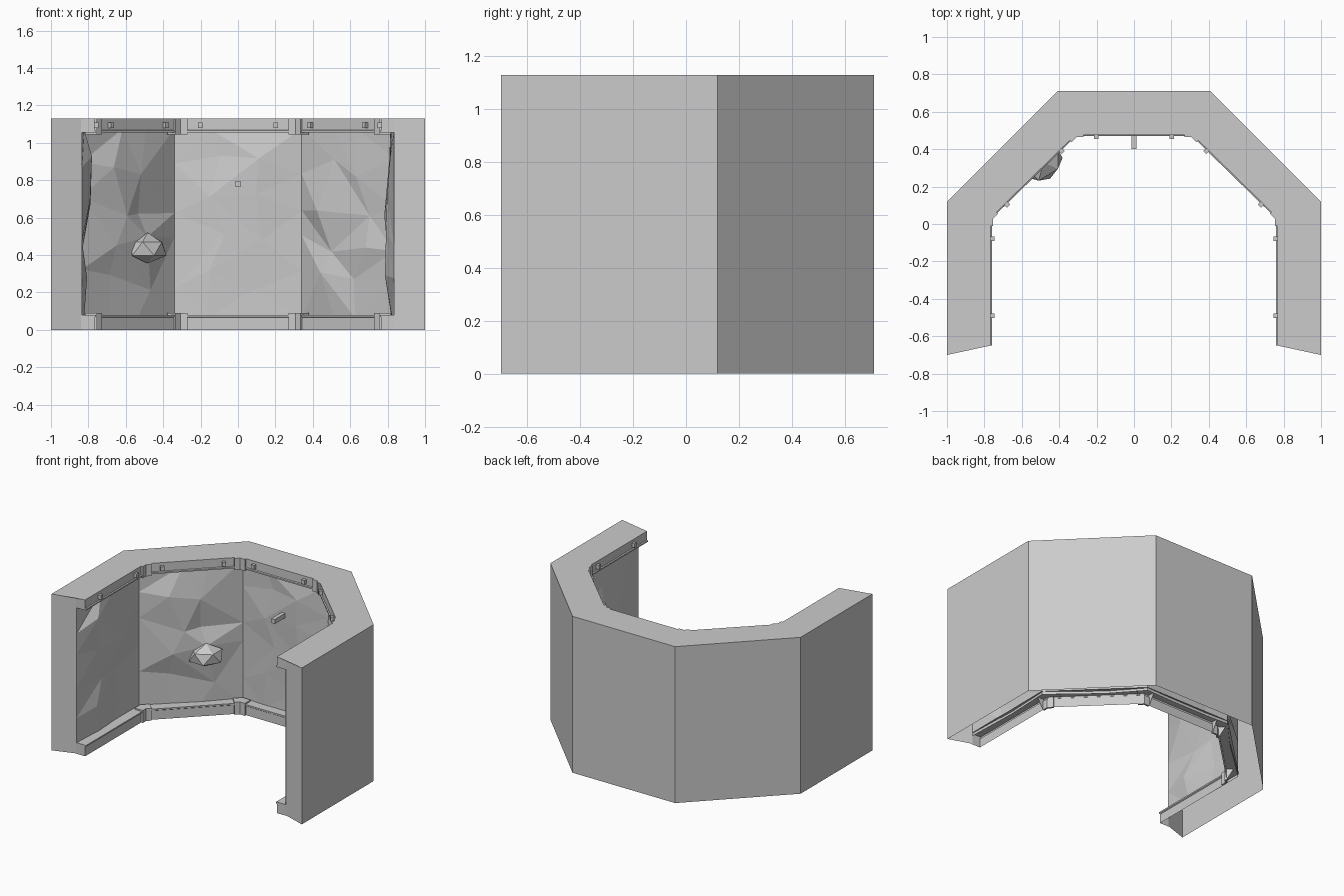
import bpy, bmesh, math, random
from mathutils import Vector, Matrix

if "Cube" in bpy.data.objects:
    bpy.data.objects.remove(bpy.data.objects["Cube"])

random.seed(11)
H = 1.13

def mirror_path(half):
    return half + [(-x, y) for x, y in reversed(half)]

# plan of the inner rail line and of the outer wall, left front to right front
RAIL = [Vector(p) for p in mirror_path([(-0.76, -0.65), (-0.76, 0.03), (-0.31, 0.47)])]
OUTER = mirror_path([(-1, -0.70), (-1, 0.12), (-0.41, 0.71)])

def left(a, b):
    d = (b - a).normalized()
    return Vector((-d.y, d.x))

def offset(path, d):
    """Mitred copy of a path, moved outwards by d."""
    out = []
    for i, p in enumerate(path):
        n0 = left(path[max(i - 1, 0)], path[max(i, 1)])
        j = min(i, len(path) - 2)
        n1 = left(path[j], path[j + 1])
        m = (n0 + n1).normalized()
        out.append(p + m * d / m.dot(n0))
    return out

def finish(bm, name, recalc=False):
    if recalc:
        bmesh.ops.recalc_face_normals(bm, faces=bm.faces[:])
    me = bpy.data.meshes.new(name)
    bm.to_mesh(me)
    bm.free()
    ob = bpy.data.objects.new(name, me)
    bpy.context.collection.objects.link(ob)
    return ob

def sweep(name, path, profile, corner=None):
    """Sweep (offset, z) profile along the path and cap both ends."""
    bm = bmesh.new()
    rows = [[bm.verts.new((p.x, p.y, z)) for p in offset(path, d)] for d, z in profile]
    for r0, r1 in zip(rows, rows[1:]):
        for i in range(len(path) - 1):
            bm.faces.new((r0[i], r0[i + 1], r1[i + 1], r1[i]))
    for end in (0, -1):
        cap = [r[end] for r in rows]
        if corner:
            p = offset(path, corner[0])[end]
            cap.append(bm.verts.new((p.x, p.y, corner[1])))
        bm.faces.new(cap if end == 0 else cap[::-1])
    return finish(bm, name)

# outer wall shell: sides, top and front ends, open underneath
bm = bmesh.new()
notch = (0.835, -0.645)
rim = [(-notch[0], notch[1])] + OUTER + [notch]
lo = [bm.verts.new((x, y, 0)) for x, y in rim]
hi = [bm.verts.new((x, y, H)) for x, y in rim]
for i in range(len(rim) - 1):
    bm.faces.new((lo[i + 1], lo[i], hi[i], hi[i + 1]))
inner = [bm.verts.new((p.x, p.y, H)) for p in offset(RAIL, 0.007)]
for i in range(len(inner) - 1):
    bm.faces.new((hi[i + 1], inner[i], inner[i + 1], hi[i + 2]))
bm.faces.new((hi[0], inner[0], hi[1]))
bm.faces.new((hi[-1], hi[-2], inner[-1]))
finish(bm, "outer_wall", True)

# faceted rock lining, a jittered grid across the five panels
bm = bmesh.new()
COLS, ROWS, Z0, Z1 = 3, 5, 0.06, 1.075
base = offset(RAIL, 0.075)
cols = []
total = COLS * 5
for c in range(total + 1):
    seg = min(c // COLS, 4)
    a, b = base[seg], base[seg + 1]
    n = left(a, b)
    seam = c % COLS == 0
    col = []
    for r in range(ROWS + 1):
        t = (c - seg * COLS) / COLS
        z = Z0 + (Z1 - Z0) * r / ROWS
        depth = 0.0
        inside = 0 < r < ROWS
        if not seam:
            t += random.uniform(-0.1, 0.1)
            depth = random.uniform(0.0, 0.055) if inside else random.uniform(0, 0.02)
        if inside:
            z += random.uniform(-0.06, 0.06)
        p = a.lerp(b, t) - n * depth
        col.append(bm.verts.new((p.x, p.y, z)))
    cols.append(col)
for c in range(total):
    for r in range(ROWS):
        q = [cols[c][r], cols[c + 1][r], cols[c + 1][r + 1], cols[c][r + 1]]
        if random.random() < 0.5:
            q = q[1:] + q[:1]
        bm.faces.new(q[:3])
        bm.faces.new((q[0], q[2], q[3]))
finish(bm, "rock_lining")

# rails along floor and ceiling, each with a raised lip
sweep("top_rail", RAIL, [(0.08, 1.055), (0, 1.055), (0, 1.065), (0.007, 1.069), (0.007, H)], (0.08, H))
sweep("bottom_rail", RAIL, [(0.007, 0), (0.007, 0.065), (0, 0.07), (0, 0.08), (0.08, 0.08)], (0.08, 0))

# brackets wrapped around each rail corner
for i in range(1, 5):
    c = RAIL[i]
    arm = [c + (RAIL[i - 1] - c).normalized() * 0.04, c,
           c + (RAIL[i + 1] - c).normalized() * 0.04]
    sweep(f"top_bracket_{i}", arm, [(0.06, 1.045), (-0.006, 1.045), (-0.006, H), (0.007, H)])
    sweep(f"bottom_bracket_{i}", arm, [(0.007, 0), (-0.006, 0), (-0.006, 0.09), (0.06, 0.09)])

def box(name, loc, size, angle=0):
    bm = bmesh.new()
    bmesh.ops.create_cube(bm, size=1, matrix=Matrix.Translation(loc)
                          @ Matrix.Rotation(angle, 4, 'Z') @ Matrix.Diagonal((*size, 1)))
    return finish(bm, name)

# bolts on the top rail, two per panel
for seg in range(5):
    a, b = RAIL[seg], RAIL[seg + 1]
    fr = {0: (0.235, 0.838), 4: (0.162, 0.765)}.get(seg, (0.175, 0.825))
    for k, t in enumerate(fr):
        p = a.lerp(b, t)
        box(f"bolt_{seg}_{k}", (p.x, p.y, 1.095), (0.024, 0.03, 0.03),
            math.atan2(b.y - a.y, b.x - a.x))

# peg sticking out of the back wall
box("wall_peg", (0, 0.473, 0.78), (0.028, 0.146, 0.032))

# boulder bulging from the left diagonal panel
bm = bmesh.new()
bmesh.ops.create_icosphere(bm, subdivisions=1, radius=1)
for v in bm.verts:
    v.co *= random.uniform(0.95, 1.2)
    v.co = Vector((v.co.x * 0.112, v.co.y * 0.09, v.co.z * 0.075))
bm.transform(Matrix.Translation((-0.483, 0.328, 0.435)) @ Matrix.Rotation(math.radians(44), 4, 'Z'))
finish(bm, "boulder")
